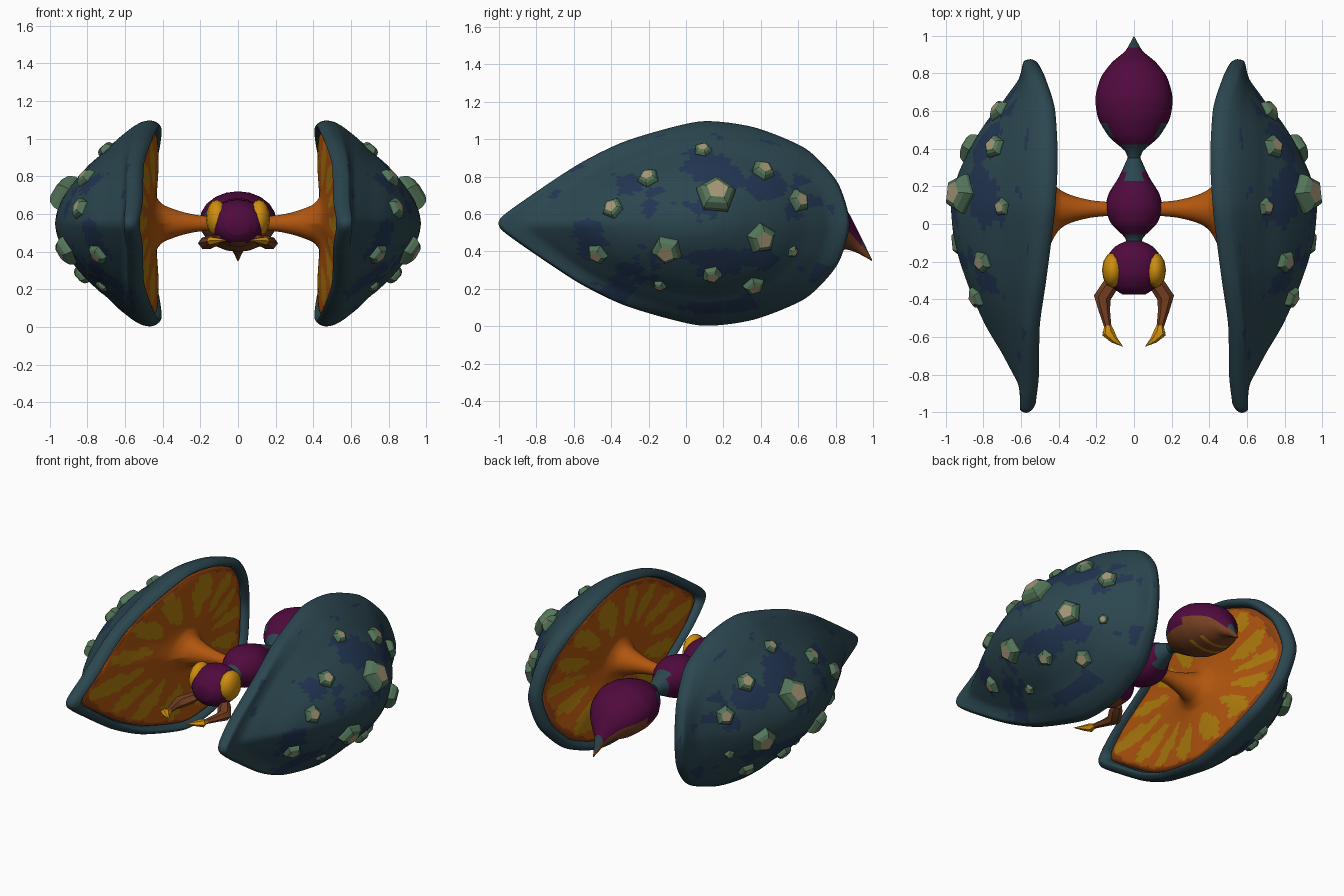
import bpy, bmesh, math
from mathutils import Vector, noise
from mathutils.bvhtree import BVHTree

cube = bpy.data.objects.get("Cube")
if cube:
    bpy.data.objects.remove(cube)


def material(name, rgb):
    lin = [((c / 255 + 0.055) / 1.055) ** 2.4 for c in rgb]
    m = bpy.data.materials.new(name)
    m.use_nodes = True
    m.diffuse_color = (*lin, 1)
    m.node_tree.nodes["Principled BSDF"].inputs["Base Color"].default_value = (*lin, 1)
    return m


TEAL = material("teal", (43, 70, 79))
BLUE = material("deep blue", (34, 53, 82))
ORANGE = material("orange", (178, 86, 14))
RUST = material("rust", (138, 64, 18))
GOLD = material("ochre", (176, 124, 14))
PURPLE = material("purple", (80, 10, 62))
BROWN = material("brown", (118, 64, 34))
YELLOW = material("yellow", (206, 142, 14))
GREEN = material("moss green", (84, 117, 90))
BEIGE = material("beige", (164, 150, 118))


def finish(name, bm, mats, rule=None, mirror=False, smooth=True, angle=50):
    """Turn a bmesh into an object, colouring faces by a rule on their centre."""
    bmesh.ops.remove_doubles(bm, verts=bm.verts, dist=0.0003)
    bmesh.ops.recalc_face_normals(bm, faces=bm.faces)
    bm.normal_update()
    if rule:
        for f in bm.faces:
            f.material_index = mats.index(rule(f.calc_center_median()))
    me = bpy.data.meshes.new(name)
    bm.to_mesh(me)
    bm.free()
    ob = bpy.data.objects.new(name, me)
    bpy.context.collection.objects.link(ob)
    for m in mats:
        me.materials.append(m)
    if mirror:
        ob.modifiers.new("mirror", 'MIRROR').use_mirror_merge = False
    if smooth:
        bpy.ops.object.select_all(action='DESELECT')
        ob.select_set(True)
        bpy.context.view_layer.objects.active = ob
        bpy.ops.object.shade_smooth_by_angle(angle=math.radians(angle))


def skin(rings, caps=False):
    bm = bmesh.new()
    rows = [[bm.verts.new(p) for p in r] for r in rings]
    n = len(rows[0])
    for a, b in zip(rows, rows[1:]):
        for i in range(n):
            j = (i + 1) % n
            bm.faces.new((a[i], a[j], b[j], b[i]))
    if caps:
        bm.faces.new(rows[0])
        bm.faces.new(rows[-1])
    return bm


def spline(pts, steps, closed=False):
    """Soft curve through control points of any dimension."""
    n = len(pts)
    pick = (lambda i: pts[i % n]) if closed else (lambda i: pts[min(max(i, 0), n - 1)])
    out = []
    for i in range(n if closed else n - 1):
        p = [pick(i + k) for k in (-1, 0, 1, 2)]
        for k in range(steps):
            t = k / steps
            h = (2*t**3 - 3*t*t + 1, t**3 - 2*t*t + t, 3*t*t - 2*t**3, t**3 - t*t)
            out.append([h[0]*b + h[1]*0.36*(c - a) + h[2]*c + h[3]*0.36*(d - b)
                        for a, b, c, d in zip(*p)])
    if not closed:
        out.append(list(pts[-1]))
    return out


# Valve outline: y, half height, inner x of the rim
CY, CZ = 0.08, 0.55
half = [(-.99, .03, .52), (-.85, .135, .505), (-.57, .32, .50), (-.31, .445, .465),
        (.07, .545, .42), (.36, .515, .405), (.64, .40, .42), (.81, .22, .47), (.875, 0, .50)]
outline = spline(half + [(y, -h, x) for y, h, x in half[-2::-1]], 8, closed=True)


def valve_rings(profile, steps, front, rear, start):
    """Profile points: scale, offset from rim, blend to fixed x, fixed x.
    Below the start scale the outline eases into an ellipse."""
    rings = []
    for s, off, t, fx in spline(profile, steps):
        w = min(max((start - s) / (start - 0.15), 0), 1)
        ring = []
        for y, h, xr in outline:
            v = Vector((y - CY, h))
            d = v.normalized()
            reach = math.hypot(d.x / (front if d.x < 0 else rear), d.y / 0.545)
            v = (v * s).lerp(d * s / reach, w)
            ring.append(((1 - t) * (xr + off) + t * fx, CY + v.x, CZ + v.y))
        rings.append(ring)
    return rings


def shell_colour(c):
    s = math.hypot((c.y - CY) / 0.95, (c.z - CZ) / 0.54)
    n = noise.noise(Vector((c.x * 3, c.y * 5, c.z * 7))) + 0.4 * noise.noise(c * 17)
    return BLUE if c.x > 0.56 and s < 0.9 and n > 0.2 + 0.25 * (c.z - 0.4) else TEAL


def mantle_colour(c):
    dy, dz = c.y - CY, c.z - CZ
    ang = math.atan2(dz, dy)
    # fraction of the way out to the outline along this direction
    edge = min(outline, key=lambda p: abs(math.atan2(p[1], p[0] - CY) - ang))
    s = math.hypot(dy, dz) / math.hypot(edge[0] - CY, edge[1])
    n = noise.noise(c * 11)
    if s > 0.85 + 0.04 * n:
        return RUST
    # rounded petals evenly spaced around the stretched outline
    lobe = math.cos(14 * math.atan2(dz / 0.545, dy / 0.95) + 0.8 * n)
    petal = 0.45 + lobe + 0.7 * n - 26 * (s - 0.62) ** 2
    return GOLD if petal > 0 and s < 0.83 else ORANGE


# Outer valve with rolled rim and stepped dome
shell = skin(valve_rings([
    (.90, .05, 0, .6), (.915, .015, 0, .6), (.95, 0, 0, .6), (.985, .02, 0, .6),
    (1, .05, 0, .6), (.985, .085, .1, .585), (.93, .10, .6, .595), (.85, .10, 1, .62),
    (.72, 0, 1, .695), (.58, 0, 1, .785), (.44, 0, 1, .855),
    (.26, 0, 1, .925), (.12, 0, 1, .96), (0, 0, 1, .972)], 5, 1.07, .795, .95))
shell.normal_update()
tree = BVHTree.FromBMesh(shell)
finish("valve_shell", shell, [TEAL, BLUE], shell_colour, mirror=True)

# Inner mantle drawn out into the stalk
finish("mantle_and_stalk", skin(valve_rings([
    (.905, .05, 0, .44), (.86, .022, 0, .44), (.6, .012, .2, .44), (.4, .01, .5, .44),
    (.26, .01, .85, .432), (.18, 0, 1, .395), (.12, 0, 1, .31), (.082, 0, 1, .22),
    (.062, 0, 1, .10)], 8, .545, .545, .4)), [ORANGE, RUST, GOLD], mantle_colour, mirror=True)

# Knobs seated on the valve
knobs = [(.09, .94, .05), (-.2, .79, .06), (.41, .83, .065), (.6, .67, .065), (.16, .7, .11),
         (-.39, .63, .06), (-.47, .39, .06), (-.1, .41, .085), (.4, .47, .085), (.57, .4, .033),
         (.14, .28, .055), (-.14, .22, .037), (.36, .22, .06)]
bm = bmesh.new()
for k, (y, z, r) in enumerate(knobs):
    hit, normal, _, _ = tree.ray_cast(Vector((2, y, z)), Vector((-1, 0, 0)))
    if normal.x < 0:
        normal = -normal
    q = normal.to_track_quat('Z', 'Y')
    rows = []
    for scale, lift in ((1, -.35), (1, .12), (.84, .42), (.54, .58)):
        rows.append([bm.verts.new(hit + q @ Vector((
            r * scale * math.cos(math.tau * i / 5 + k), r * scale * math.sin(math.tau * i / 5 + k),
            r * lift))) for i in range(5)])
    for a, b in zip(rows, rows[1:]):
        for i in range(5):
            bm.faces.new((a[i], a[(i+1) % 5], b[(i+1) % 5], b[i]))
    bm.faces.new(rows[-1]).material_index = 1
finish("knobs", bm, [GREEN, BEIGE], mirror=True, smooth=False)


def body(name, stations, mats, rule, sides=20, steps=4):
    """Loft ellipses along y: y, centre z, half width, half height."""
    rings = [[(rx * math.cos(math.tau * i / sides), y, z + rz * math.sin(math.tau * i / sides))
              for i in range(sides)] for y, z, rx, rz in spline(stations, steps)]
    finish(name, skin(rings, caps=True), mats, rule)


def abdomen_colour(c):
    if c.z < 0.53 - 1.1 * max(c.y - 0.85, 0) and c.y > 0.42:
        stripe = abs(c.x) < 0.1 and 0.6 < c.y < 0.85 and math.sin(c.y * 75) > 0.6
        return GOLD if stripe else BROWN
    if c.y > 0.93 or c.y < 0.42 or (c.y < 0.54 and abs(c.x) > 0.12):
        return TEAL
    return PURPLE


body("abdomen", [(.34, .56, .03, .03), (.39, .565, .05, .05), (.46, .57, .13, .10),
                 (.56, .565, .19, .145), (.67, .56, .205, .16), (.78, .54, .175, .14),
                 (.86, .515, .115, .105), (.92, .45, .045, .06), (.995, .352, .003, .003)],
     [PURPLE, TEAL, BROWN, GOLD], abdomen_colour)

body("thorax", [(-.12, .555, .035, .035), (-.07, .555, .05, .05), (0, .555, .12, .11),
                (.08, .555, .15, .13), (.16, .555, .135, .12), (.25, .56, .08, .08),
                (.36, .56, .03, .03)], [PURPLE, TEAL],
     lambda c: TEAL if c.y < -.06 or c.y > .29 - (abs(c.x) < .05) * .06 else PURPLE)

body("head", [(-.09, .555, .04, .04), (-.12, .555, .10, .08), (-.18, .555, .145, .12),
              (-.27, .55, .15, .125), (-.34, .545, .11, .095), (-.375, .54, .06, .05)],
     [PURPLE, BROWN], lambda c: BROWN if c.z < .45 else PURPLE)

# Eyes wrapped on the sides of the head
bm = bmesh.new()
bmesh.ops.create_uvsphere(bm, u_segments=12, v_segments=8, radius=1)
bmesh.ops.scale(bm, vec=(.058, .095, .098), verts=bm.verts)
bmesh.ops.translate(bm, vec=(.112, -.245, .578), verts=bm.verts)
finish("eyes", bm, [YELLOW], mirror=True)


def limb(name, path, mat):
    """Tapered six-sided tube through x, y, z, radius points."""
    pts = [Vector(p[:3]) for p in path]
    rings = []
    for i, p in enumerate(path):
        d = (pts[min(i + 1, len(pts) - 1)] - pts[max(i - 1, 0)]).normalized()
        side = d.cross(Vector((0, 0, 1))).normalized()
        up = side.cross(d)
        rings.append([pts[i] + p[3] * (side * math.cos(a) + 0.75 * up * math.sin(a))
                      for a in (math.tau * k / 6 for k in range(6))])
    finish(name, skin(rings, caps=True), [mat], mirror=True, angle=35)


# Pincers with barbed tips
limb("pincer_arm", [(.10, -.28, .47, .03), (.125, -.325, .46, .042), (.168, -.39, .445, .046),
                    (.157, -.46, .45, .03), (.137, -.555, .455, .018)], BROWN)
limb("pincer_tip", [(.139, -.54, .455, .019), (.137, -.578, .457, .034), (.105, -.615, .46, .02),
                    (.06, -.65, .46, .001)], YELLOW)
limb("pincer_barb", [(.12, -.59, .458, .014), (.168, -.575, .458, .002)], YELLOW)
